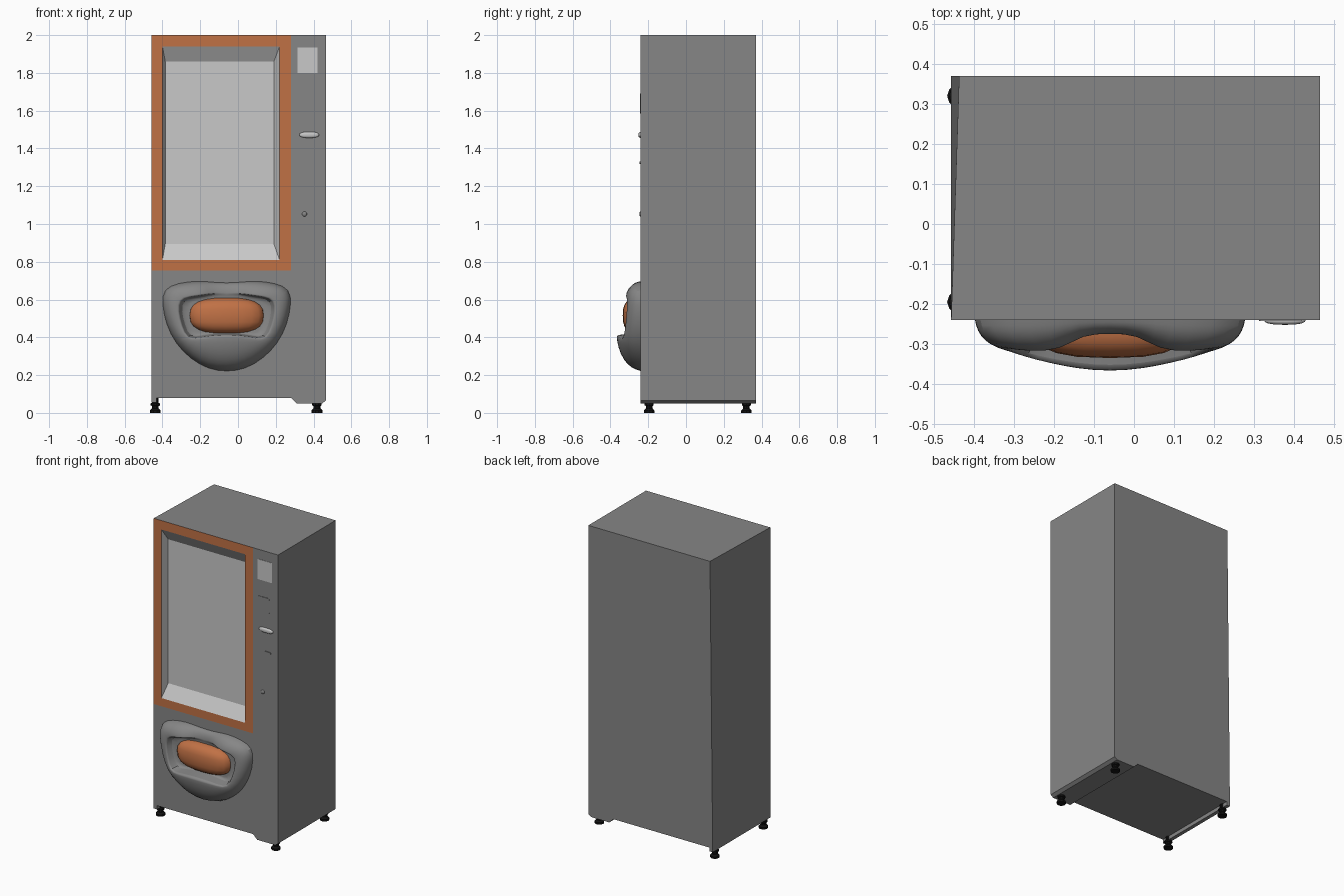
import bpy, bmesh, math
from mathutils import Vector

if "Cube" in bpy.data.objects:
    bpy.data.objects.remove(bpy.data.objects["Cube"])


def material(name, rgb):
    m = bpy.data.materials.new(name)
    m.diffuse_color = (*rgb, 1)
    m.use_nodes = True
    m.node_tree.nodes["Principled BSDF"].inputs["Base Color"].default_value = m.diffuse_color
    return m


GREY = material("cabinet grey", (0.24, 0.24, 0.24))
ORANGE = material("copper orange", (0.53, 0.165, 0.06))
LIGHT = material("pale grey", (0.58, 0.58, 0.58))
BLACK = material("foot black", (0.006, 0.006, 0.006))

L, R, F, B = -0.457, 0.465, -0.24, 0.37
BOT, TOP = 0.08, 2.0


def finish(name, bm, mats, smooth=None):
    me = bpy.data.meshes.new(name)
    bm.to_mesh(me)
    bm.free()
    ob = bpy.data.objects.new(name, me)
    bpy.context.collection.objects.link(ob)
    for m in mats:
        me.materials.append(m)
    if smooth:
        bpy.ops.object.select_all(action='DESELECT')
        ob.select_set(True)
        bpy.context.view_layer.objects.active = ob
        bpy.ops.object.shade_smooth_by_angle(angle=math.radians(smooth))
    return ob


def face(bm, pts, hint, mat=0):
    """Add a face whose normal points along the hint."""
    f = bm.faces.new([bm.verts.new(p) for p in pts])
    f.normal_update()
    if f.normal.dot(Vector(hint)) < 0:
        f.normal_flip()
    f.material_index = mat


# Cabinet: front grid with an orange window frame and a hole for the display
bm = bmesh.new()
xs = [L, -0.40, 0.22, 0.28, R]
zs = [BOT, 0.755, 0.81, 1.94, TOP]
for i in range(4):
    for j in range(4):
        if (i, j) == (1, 2):
            continue
        x0, x1, z0, z1 = xs[i], xs[i + 1], zs[j], zs[j + 1]
        face(bm, [(x0, F, z0), (x1, F, z0), (x1, F, z1), (x0, F, z1)],
             (0, -1, 0), 1 if i < 3 and j > 0 else 0)
BL = -0.437  # rear left edge leans in towards the top
face(bm, [(L, F, TOP), (R, F, TOP), (R, B, TOP), (BL, B, TOP)], (0, 0, 1))
face(bm, [(L, F, BOT), (R, F, BOT), (R, B, BOT), (L, B, BOT)], (0, 0, -1))
face(bm, [(R, F, BOT), (R, B, BOT), (R, B, TOP), (R, F, TOP)], (1, 0, 0))
face(bm, [(L, F, BOT), (L, B, BOT), (L, F, TOP)], (-1, 0, 0))
face(bm, [(L, B, BOT), (BL, B, TOP), (L, F, TOP)], (-1, 0, 0))
face(bm, [(L, B, BOT), (0.28, B, BOT), (0.28, B, TOP), (BL, B, TOP)], (0, 1, 0))
face(bm, [(0.28, B, BOT), (R, B, BOT), (R, B, TOP), (0.28, B, TOP)], (0, 1, 0))
# Recessed display with sloping sides
D = F + 0.05
outer = [(-0.40, F, 0.81), (0.22, F, 0.81), (0.22, F, 1.94), (-0.40, F, 1.94)]
inner = [(-0.385, D, 0.895), (0.19, D, 0.895), (0.19, D, 1.86), (-0.385, D, 1.86)]
face(bm, inner, (0, -1, 0), 2)
for i, h in enumerate([(0, 0, 1), (-1, 0, 0), (0, 0, -1), (1, 0, 0)]):
    k = (i + 1) % 4
    face(bm, [outer[i], outer[k], inner[k], inner[i]], h, 2)
bmesh.ops.remove_doubles(bm, verts=bm.verts, dist=1e-5)
finish("cabinet", bm, [GREY, ORANGE, LIGHT])


def prism(name, profile, y0, y1, mat):
    """Extrude an x-z outline from y0 to y1."""
    bm = bmesh.new()
    a = [bm.verts.new((x, y0, z)) for x, z in profile]
    b = [bm.verts.new((x, y1, z)) for x, z in profile]
    bm.faces.new(a)
    bm.faces.new(b[::-1])
    n = len(a)
    for i in range(n):
        k = (i + 1) % n
        bm.faces.new([a[i], b[i], b[k], a[k]])
    bmesh.ops.recalc_face_normals(bm, faces=bm.faces)
    return finish(name, bm, [mat])


# Skirts under the cabinet
prism("right_skirt", [(0.28, BOT), (0.31, 0.05), (0.445, 0.05), (R, 0.065), (R, BOT)], F, B, GREY)
prism("left_skirt", [(L, BOT), (L, 0.055), (-0.432, 0.055), (-0.432, BOT)], F, B, GREY)


# Control panel details
def rect(cx, cz, w, h, r, seg=4):
    pts = []
    for q, (sx, sz) in enumerate([(1, 1), (-1, 1), (-1, -1), (1, -1)]):
        for s in range(seg + 1):
            a = math.pi / 2 * (q + s / seg)
            pts.append((cx + sx * (w / 2 - r) + r * math.cos(a),
                        cz + sz * (h / 2 - r) + r * math.sin(a)))
    return pts


prism("info_plate", [(0.315, 1.80), (0.42, 1.80), (0.42, 1.935), (0.315, 1.935)], F - 0.002, F, LIGHT)
prism("card_panel", rect(0.357, 1.638, 0.09, 0.105, 0.012), F - 0.003, F, GREY)
prism("coin_slot", rect(0.391, 1.325, 0.045, 0.014, 0.0065), F - 0.006, F, GREY)


def lathe(name, profile, loc, mat, seg=10):
    """Stack of circular rings (radius, z) around a vertical axis."""
    bm = bmesh.new()
    rings = [[bm.verts.new((loc[0] + r * math.cos(2 * math.pi * i / seg),
                            loc[1] + r * math.sin(2 * math.pi * i / seg), z))
              for i in range(seg)] for r, z in profile]
    for a, b in zip(rings, rings[1:]):
        for i in range(seg):
            k = (i + 1) % seg
            bm.faces.new([a[i], a[k], b[k], b[i]])
    bm.faces.new(rings[0][::-1])
    bm.faces.new(rings[-1])
    return finish(name, bm, [mat])


# Adjustable feet
for sx, x in (("left", -0.438), ("right", 0.418)):
    for sy, y in (("front", -0.195), ("rear", 0.32)):
        lathe(f"{sy}_{sx}_foot", [(0.029, 0), (0.029, 0.013), (0.018, 0.024), (0.018, 0.036),
                                  (0.025, 0.04), (0.025, 0.05), (0.016, 0.055), (0.016, 0.085)],
              (x, y), BLACK)


def blob(name, c, s, mat, power=1.0):
    """Rounded solid: sphere, squared off when power is below one."""
    bm = bmesh.new()
    bmesh.ops.create_uvsphere(bm, u_segments=20, v_segments=12, radius=1)
    for v in bm.verts:
        p = [math.copysign(abs(q) ** power, q) for q in v.co]
        v.co = [c[i] + p[i] * s[i] for i in range(3)]
    return finish(name, bm, [mat], 50)


blob("bill_tray", (0.377, F, 1.472), (0.052, 0.012, 0.016), LIGHT, 0.8)
blob("lock_knob", (0.352, F, 1.053), (0.013, 0.007, 0.013), GREY)

# Delivery chute: mouth-like bowl. Half outline rows from the bottom upwards:
# outer x, outer z, opening x, opening z, rim height
CX, CZ = -0.06, 0.52
half = [(0, .217, 0, .415, .130), (.10, .232, .08, .41, .123), (.19, .285, .15, .398, .108),
        (.27, .365, .21, .39, .092), (.322, .47, .238, .46, .080), (.342, .58, .258, .54, .074),
        (.335, .655, .25, .60, .070), (.26, .688, .20, .615, .080), (.15, .70, .12, .625, .076),
        (.08, .692, .07, .635, .036), (0, .687, 0, .63, .034)]
loop = half + [(-a, b, -c, d, h) for a, b, c, d, h in half[-2:0:-1]]
bm = bmesh.new()
rings = []
for t in (0, 0.07, 0.3, 0.65, 0.95, 1.0):
    bulge = math.sqrt(1 - (1 - t) ** 2)
    rings.append([bm.verts.new((CX + a + (c - a) * t, F - h * bulge, b + (d - b) * t))
                  for a, b, c, d, h in loop])
for s, depth in ((0.93, 0.034), (0.85, 0.03), (0.4, 0.03)):
    rings.append([bm.verts.new((CX + c * s, F - depth, CZ + (d - CZ) * s))
                  for a, b, c, d, h in loop])
n = len(loop)
for a, b in zip(rings, rings[1:]):
    for i in range(n):
        k = (i + 1) % n
        bm.faces.new([a[i], a[k], b[k], b[i]])
hub = bm.verts.new((CX, F - 0.03, CZ))
for i in range(n):
    bm.faces.new([rings[-1][i], rings[-1][(i + 1) % n], hub])
bmesh.ops.recalc_face_normals(bm, faces=bm.faces)
bm.faces.ensure_lookup_table()
if bm.faces[-1].normal.y > 0:
    bmesh.ops.reverse_faces(bm, faces=bm.faces)
chute = finish("delivery_chute", bm, [GREY], 45)
sub = chute.modifiers.new("subdivision", 'SUBSURF')
sub.levels = sub.render_levels = 1

# Orange chute flap
blob("chute_flap", (CX, F - 0.01, 0.515), (0.20, 0.085, 0.095), ORANGE, 0.75)
